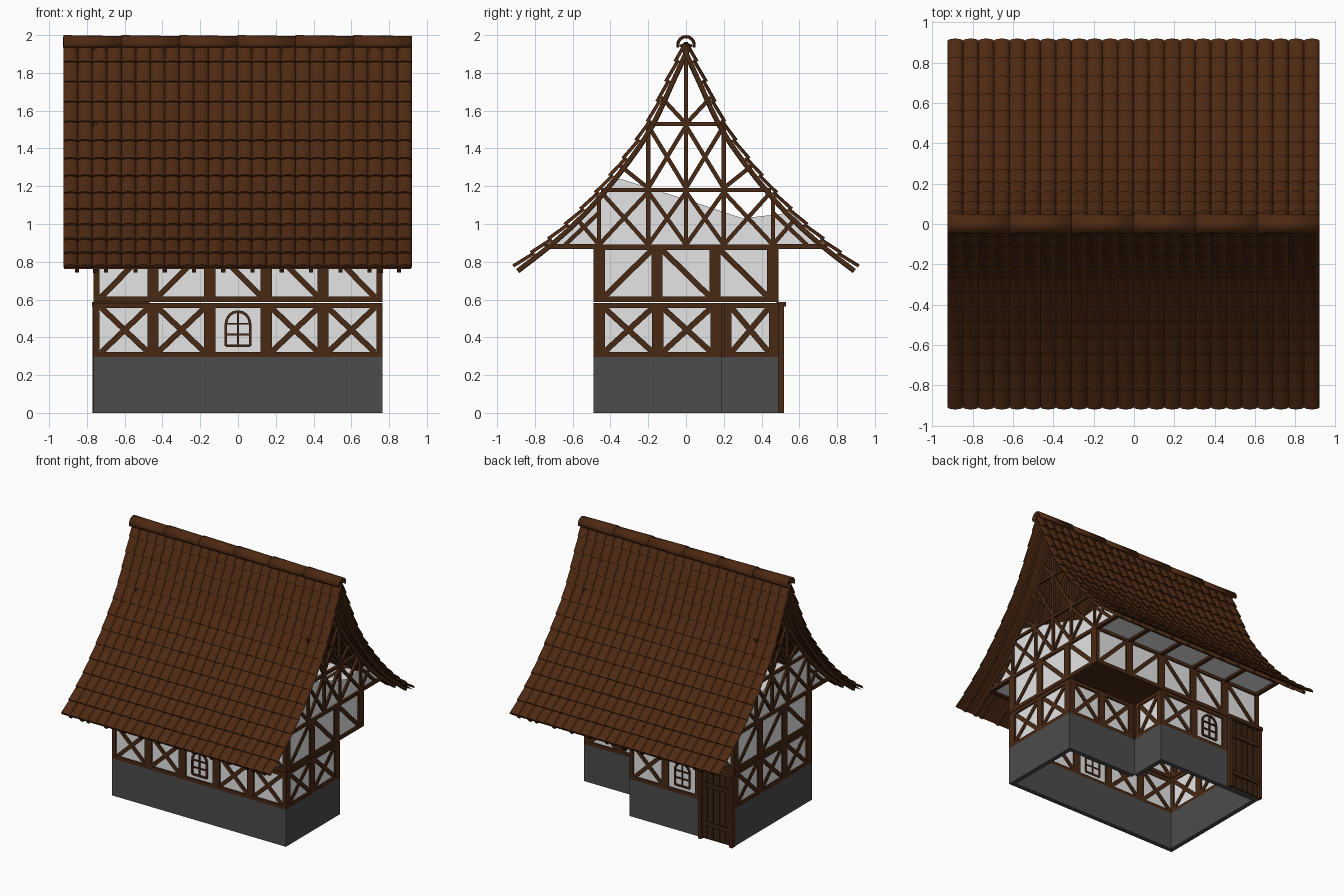
import bpy, bmesh, math
from mathutils import Vector as V, Matrix

if "Cube" in bpy.data.objects:
    bpy.data.objects.remove(bpy.data.objects["Cube"])

def mat(name, r, g, b):
    m = bpy.data.materials.new(name)
    m.diffuse_color = (r, g, b, 1)
    m.use_nodes = True
    m.node_tree.nodes["Principled BSDF"].inputs["Base Color"].default_value = m.diffuse_color
    return m

TIMBER = mat("timber brown", .064, .022, .007)
TILE = mat("roof tile brown", .076, .022, .006)
DOOR = mat("door dark brown", .045, .017, .006)
PLASTER = mat("plaster white", .78, .78, .78)
STONE = mat("stone grey", .075, .072, .072)
Z, X = V((0, 0, 1)), V((1, 0, 0))

def bar(bm, a, b, w, n, d):
    """Box from a to b, d thick along n, w wide across."""
    a, b = V(a), V(b)
    u = (b - a).normalized()
    s = u.cross(n)
    m = Matrix((u * (b - a).length, n * d, s * w)).transposed().to_4x4()
    m.translation = (a + b) / 2
    bmesh.ops.create_cube(bm, size=1, matrix=m)

def finish(bm, name, material, smooth=False):
    bmesh.ops.recalc_face_normals(bm, faces=bm.faces)
    me = bpy.data.meshes.new(name)
    bm.to_mesh(me)
    bm.free()
    me.materials.append(material)
    ob = bpy.data.objects.new(name, me)
    bpy.context.collection.objects.link(ob)
    if smooth:
        bpy.ops.object.select_all(action='DESELECT')
        ob.select_set(True)
        bpy.context.view_layer.objects.active = ob
        bpy.ops.object.shade_smooth_by_angle(angle=math.radians(40))
    return ob

stone, plaster, frame = bmesh.new(), bmesh.new(), bmesh.new()
windows, door = bmesh.new(), bmesh.new()

def window(P, n, u):
    """Arched lattice window centred at u, P maps (u, z, depth) to space."""
    r, zc, zb = .064, .472, .355
    pts = [(-r, zb)] + [(-r * math.cos(i * math.pi / 8), zc + r * math.sin(i * math.pi / 8))
                        for i in range(9)] + [(r, zb), (-r, zb)]
    lines = list(zip(pts, pts[1:]))
    lines += [((0, zb), (0, zc + r)), ((-r, zc), (r, zc)), ((-r, .415), (r, .415))]
    for i, (p, q) in enumerate(lines):
        w = .014 if i < len(pts) - 1 else .009
        bar(windows, P(u + p[0], p[1], .015), P(u + q[0], q[1], .015), w, n, .026)

def wall(p0, p1, z0, z1, bays, end):
    """Half-timbered wall, outside to the right of p0 -> p1."""
    p0, p1 = V((*p0, 0)), V((*p1, 0))
    L = (p1 - p0).length
    t = (p1 - p0) / L
    n = t.cross(Z)
    P = lambda u, z, d: p0 + t * u + Z * z - n * d
    zm = (z0 + z1) / 2
    bar(plaster, P(.012, zm, .017), P(L - .012, zm, .017), z1 - z0, n, .01)
    for z in (z0 + .014, z1 - .014):
        bar(frame, P(0, z, .015), P(L, z, .015), .028, n, .03)
    k = len(bays)
    c = [end / 2 + i * (L - end) / k for i in range(k + 1)]
    for i, u in enumerate(c):
        w = end if i in (0, k) else .06
        bar(frame, P(u, z0, .0155), P(u, z1, .0155), w, n, .03)
    for i, kind in enumerate(bays):
        a, b = c[i] + .025, c[i + 1] - .025
        lo, hi = z0 + .025, z1 - .025
        if kind in "X/":
            bar(frame, P(a, lo, .0165), P(b, hi, .0165), .03, n, .026)
        if kind in "X\\":
            bar(frame, P(a, hi, .017), P(b, lo, .017), .03, n, .026)
        if kind == "W":
            window(P, n, (a + b) / 2)

# lower storey: L-shaped plan, stone plinth plus timber wall
W, D, NX, NY = .765, .49, .155, .19
plan = [(-W, -D), (W, -D), (W, NY), (NX, NY), (NX, D), (-W, D)]
lower = [("XXWXX", .03), ("XX", .06), ("XX", .05), ("X", .05), ("XW ", .03), ("XXX", .06)]
for i, (bays, end) in enumerate(lower):
    a, b = plan[i], plan[(i + 1) % 6]
    wall(a, b, .295, .583, bays, end)
    n = V((b[0] - a[0], b[1] - a[1], 0)).normalized().cross(Z)
    off = n * -.0175
    bar(stone, V((*a, .1475)) + off, V((*b, .1475)) + off, .295, n, .035)
bar(frame, (NX - .006, NY - .006, .295), (NX - .006, NY - .006, .583), .04, X, .04)

# upper storey: full rectangle overhanging the recessed corner
rect = [(-W, -D), (W, -D), (W, D), (-W, D)]
upper = [("//\\\\\\", .03), ("/\\\\", .06), ("//\\\\\\", .03), ("//\\", .06)]
for i, (bays, end) in enumerate(upper):
    wall(rect[i], rect[(i + 1) % 4], .588, .89, bays, end)
finish(stone, "stone_plinth", STONE)
bm = bmesh.new()
bar(bm, (NX - .03, (NY + D) / 2 - .01, .596), (W - .01, (NY + D) / 2 - .01, .596), .32, Z, .014)
finish(bm, "overhang_floor", TIMBER)

# attic floor soffit and the joists under it
bar(plaster, (-.755, 0, .888), (.755, 0, .888), 1.44, Z, .006)
for i in range(6):
    x = -.75 + .3 * i
    for s in (-1, 1):
        bar(frame, (x, s * .47, .88), (x, s * .75, .88), .03, Z, .026)
for s in (-1, 1):
    bar(frame, (-.76, s * .715, .882), (.76, s * .715, .882), .03, Z, .022)

# back door: planks, straps, posts and lintel
Y = V((0, 1, 0))
for i in range(5):
    x = -.728 + i * .054
    bar(door, (x, .494, .01), (x, .494, .56), .05, Y, .016)
for z in (.13, .44):
    bar(door, (-.75, .505, z), (-.49, .505, z), .035, Y, .014)
bar(door, (-.75, .485, .29), (-.49, .485, .29), .56, Y, .012)
finish(door, "back_door", DOOR)
for x in (-.757, -.483):
    bar(frame, (x, .5, 0), (x, .5, .565), .026, Y, .04)
bar(frame, (-.772, .505, .575), (-.468, .505, .575), .026, Y, .05)

# roof profile: smooth curve resampled to even rows
ctrl = [V(p) for p in [(-.02, 2.09), (.02, 1.97), (.11, 1.77), (.24, 1.50),
                       (.455, 1.21), (.67, .985), (.92, .785), (1.1, .66)]]
fine = []
for i in range(1, len(ctrl) - 2):
    p, q, r, s = ctrl[i - 1:i + 3]
    for k in range(20):
        t = k / 20
        fine.append(.5 * (2 * q + (r - p) * t + (2 * p - 5 * q + 4 * r - s) * t * t
                          + (3 * q - p - 3 * r + s) * t ** 3))
fine.append(ctrl[-2])
lens = [0]
for a, b in zip(fine, fine[1:]):
    lens.append(lens[-1] + (b - a).length)

def at(f):
    """Point and outward normal at fraction f of the roof slope."""
    s = max(0, min(1, f)) * lens[-1]
    i = max(j for j in range(len(fine) - 1) if lens[j] <= s + 1e-9)
    d = (fine[i + 1] - fine[i]).normalized()
    return fine[i] + d * (s - lens[i]), V((-d.y, d.x))

ROWS, COLS, R0, R1 = 13, 24, -.925, .92
pitch = (R1 - R0) / COLS
tiles, deck, rafters = bmesh.new(), bmesh.new(), bmesh.new()
SEG = 6
for s in (-1, 1):
    for r in range(ROWS):
        ends = []
        for f, lift in (((r - .12) / ROWS, -.031), ((r + 1) / ROWS, -.018)):
            p, n = at(f)
            ends.append((p, n, lift))
        for c in range(COLS):
            xc = R0 + (c + .5) * pitch
            rings = []
            for p, n, lift in ends:
                ring = []
                for k in range(SEG + 1):
                    a = math.pi * k / SEG
                    q = p + n * (lift + .018 * math.sin(a))
                    ring.append(tiles.verts.new((xc - math.cos(a) * pitch * .5, s * q.x, q.y)))
                rings.append(ring)
            A, B = rings
            for k in range(SEG):
                tiles.faces.new((A[k], A[k + 1], B[k + 1], B[k]))
            tiles.faces.new((A[0], B[0], B[-1], A[-1]))
            tiles.faces.new(A)
            tiles.faces.new(B)
    # deck boards and rafters under the tiles
    for r in range(ROWS):
        (p, n), (q, m) = at(r / ROWS), at((r + .98 if r == ROWS - 1 else r + 1) / ROWS)
        def pt(x, p, n, d):
            v = p + n * d
            return V((x, s * v.x, v.y))
        deck.faces.new([deck.verts.new(v) for v in (
            pt(R0 + .005, p, n, -.032), pt(R1 - .005, p, n, -.032),
            pt(R1 - .005, q, m, -.032), pt(R0 + .005, q, m, -.032))])
        for k in range(12):
            x = -.853 + .155 * k
            bar(rafters, pt(x, p, n, -.043), pt(x, q, m, -.043), .024, X, .022)
        for x in (-.755, .755):
            bar(frame, pt(x, p, n, -.045), pt(x, q, m, -.045), .026, X, .024)
finish(tiles, "roof_tiles", TILE, True)
finish(deck, "roof_deck", TILE)
finish(rafters, "rafters", TIMBER)

# ridge caps: six tapered half-round pieces
ridge = bmesh.new()
for i in range(6):
    l = (R1 - R0) / 6
    rings = []
    for x, r in ((R0 + i * l, .052), (R0 + (i + 1) * l, .047)):
        rings.append([ridge.verts.new((x, math.cos(a) * r, 1.948 + math.sin(a) * r))
                      for a in [math.radians(-15 + 21 * k) for k in range(11)]])
    A, B = rings
    for k in range(10):
        ridge.faces.new((A[k], A[k + 1], B[k + 1], B[k]))
cap = finish(ridge, "ridge_caps", TILE, True)
sol = cap.modifiers.new("thickness", 'SOLIDIFY')
sol.thickness = .012

# gable trusses (right half listed, mirrored in y) and broken infill
half = [((0, .88), (.75, .88)), ((0, 1.18), (.45, 1.18)), ((0, 1.53), (.21, 1.53)),
        ((0, .88), (0, 1.95)), ((.2, .88), (.2, 1.53)), ((.46, .88), (.46, 1.15)),
        ((0, .89), (.2, 1.17)), ((.2, .89), (0, 1.17)), ((.2, .89), (.45, 1.17)),
        ((.46, .89), (.2, 1.17)), ((.46, .89), (.58, 1.03)), ((.46, 1.06), (.64, .89)),
        ((0, 1.19), (.2, 1.52)), ((.2, 1.19), (0, 1.52)), ((.2, 1.19), (.35, 1.31)),
        ((0, 1.53), (.13, 1.67))]
infill = [(-.72, .88), (-.58, 1.02), (-.41, 1.2), (-.35, 1.24), (0, 1.13), (.3, 1.03),
          (.56, 1.06), (.72, .88)]
for x in (-.755, .755):
    for i, (a, b) in enumerate(half):
        for s in (-1, 1):
            bar(frame, (x, s * a[0], a[1]), (x, s * b[0], b[1]), .022, X, .022 - .0003 * i)
    plaster.faces.new([plaster.verts.new((x * .995, y, z)) for y, z in infill])

finish(plaster, "plaster_panels", PLASTER)
finish(frame, "timber_frame", TIMBER)
finish(windows, "window_frames", TIMBER)
